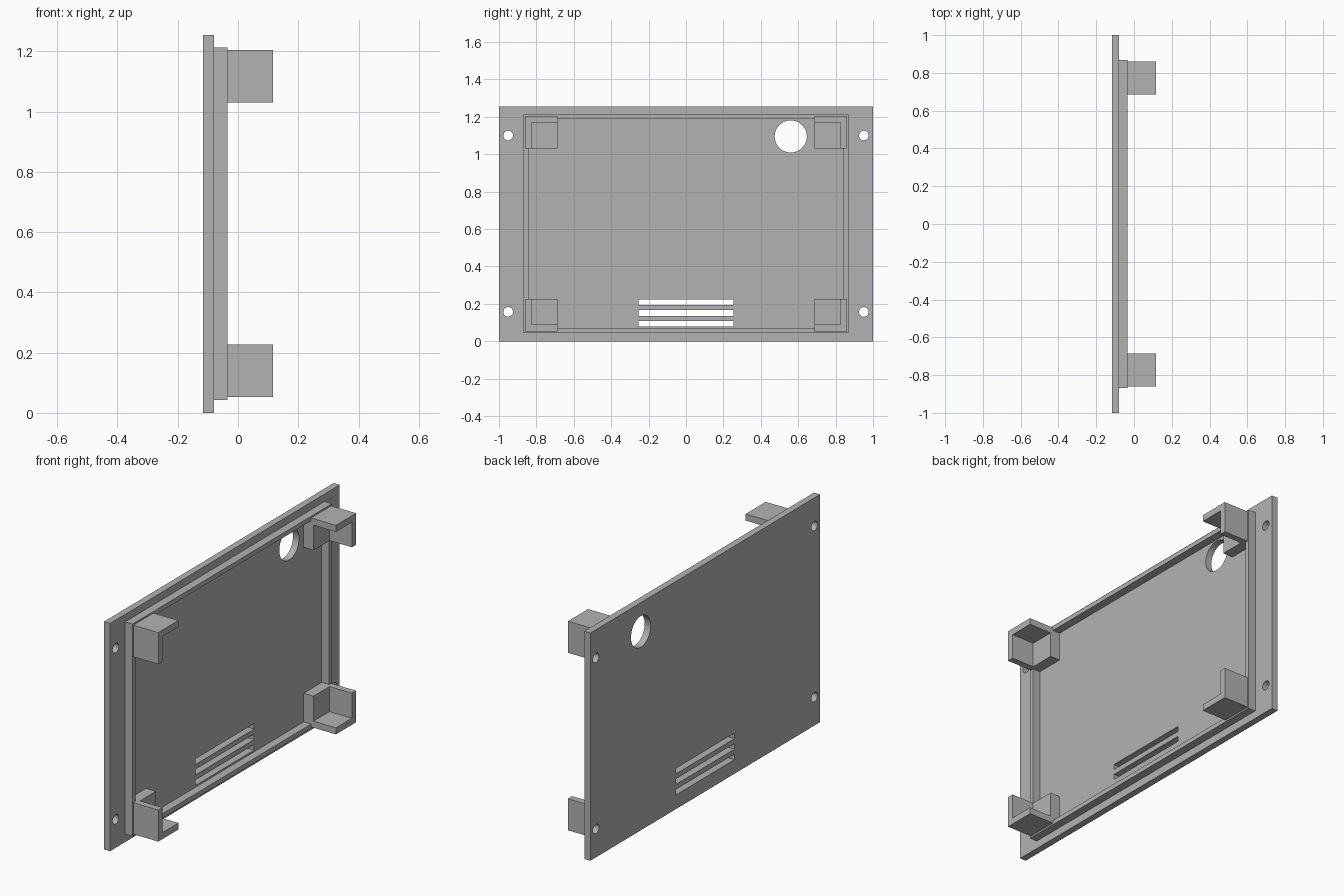
import bpy
import math

cube = bpy.data.objects.get("Cube")
if cube:
    bpy.data.objects.remove(cube, do_unlink=True)

grey = bpy.data.materials.new("plain grey")
grey.use_nodes = True
colour = (0.45, 0.45, 0.45, 1)
grey.diffuse_color = colour
grey.node_tree.nodes["Principled BSDF"].inputs["Base Color"].default_value = colour

# Main x levels: plate back, plate front, rim front, bracket tip
BACK, FACE, RIM, TIP = -0.117, -0.08, -0.035, 0.117
HEIGHT = 1.255
MID = 0.6285


def box(name, x, y, z):
    """Box from three (low, high) ranges."""
    bpy.ops.mesh.primitive_cube_add(size=1, location=[sum(r) / 2 for r in (x, y, z)])
    obj = bpy.context.object
    obj.name = name
    obj.scale = [abs(r[1] - r[0]) for r in (x, y, z)]
    bpy.ops.object.transform_apply(location=True, rotation=False, scale=True)
    obj.data.materials.append(grey)
    return obj


def rod(y, z, radius, sides):
    """Cylinder along x, for drilling the plate."""
    bpy.ops.mesh.primitive_cylinder_add(
        vertices=sides, radius=radius, depth=0.3,
        location=(BACK, y, z), rotation=(0, math.pi / 2, 0))
    obj = bpy.context.object
    obj.data.materials.append(grey)
    return obj


def cut(target, cutter):
    bpy.context.view_layer.objects.active = target
    mod = target.modifiers.new("cut", 'BOOLEAN')
    mod.operation = 'DIFFERENCE'
    mod.solver = 'EXACT'
    mod.object = cutter
    bpy.ops.object.modifier_apply(modifier=mod.name)
    bpy.data.objects.remove(cutter, do_unlink=True)


# Back plate with cable hole, screw holes and vent slots
plate = box("back_plate", (BACK, FACE), (-1, 1), (0, HEIGHT))
cut(plate, rod(0.56, 1.095, 0.086, 64))
for side in (-1, 1):
    for z in (0.157, 1.1):
        cut(plate, rod(side * 0.951, z, 0.026, 32))
for i in range(3):
    z = 0.078 + i * 0.058
    cut(plate, box("slot", (-0.3, 0.1), (-0.255, 0.255), (z, z + 0.03)))

# Raised rectangular rim
rim = box("rim", (FACE, RIM), (-0.868, 0.868), (MID - 0.585, MID + 0.585))
cut(rim, box("rim_opening", (-0.3, 0.1), (-0.843, 0.843), (MID - 0.56, MID + 0.56)))

# Corner brackets: pockets open towards the centre and the tip
for side, side_name in ((-1, "front"), (1, "rear")):
    for up, up_name in ((-1, "lower"), (1, "upper")):
        def span(centre, sign, inner, outer):
            return sorted((centre + sign * inner, centre + sign * outer))

        bracket = box(f"{up_name}_{side_name}_bracket", (FACE, TIP),
                      span(0, side, 0.686, 0.861), span(MID, up, 0.402, 0.576))
        cut(bracket, box("pocket", (-0.02, 0.3),
                         span(0, side, 0.5, 0.825), span(MID, up, 0.2, 0.54)))

# Crisp edges, smooth round holes
for obj in list(bpy.context.scene.objects):
    if obj.type == 'MESH':
        bpy.ops.object.select_all(action='DESELECT')
        obj.select_set(True)
        bpy.context.view_layer.objects.active = obj
        bpy.ops.object.shade_smooth_by_angle(angle=math.radians(30))
